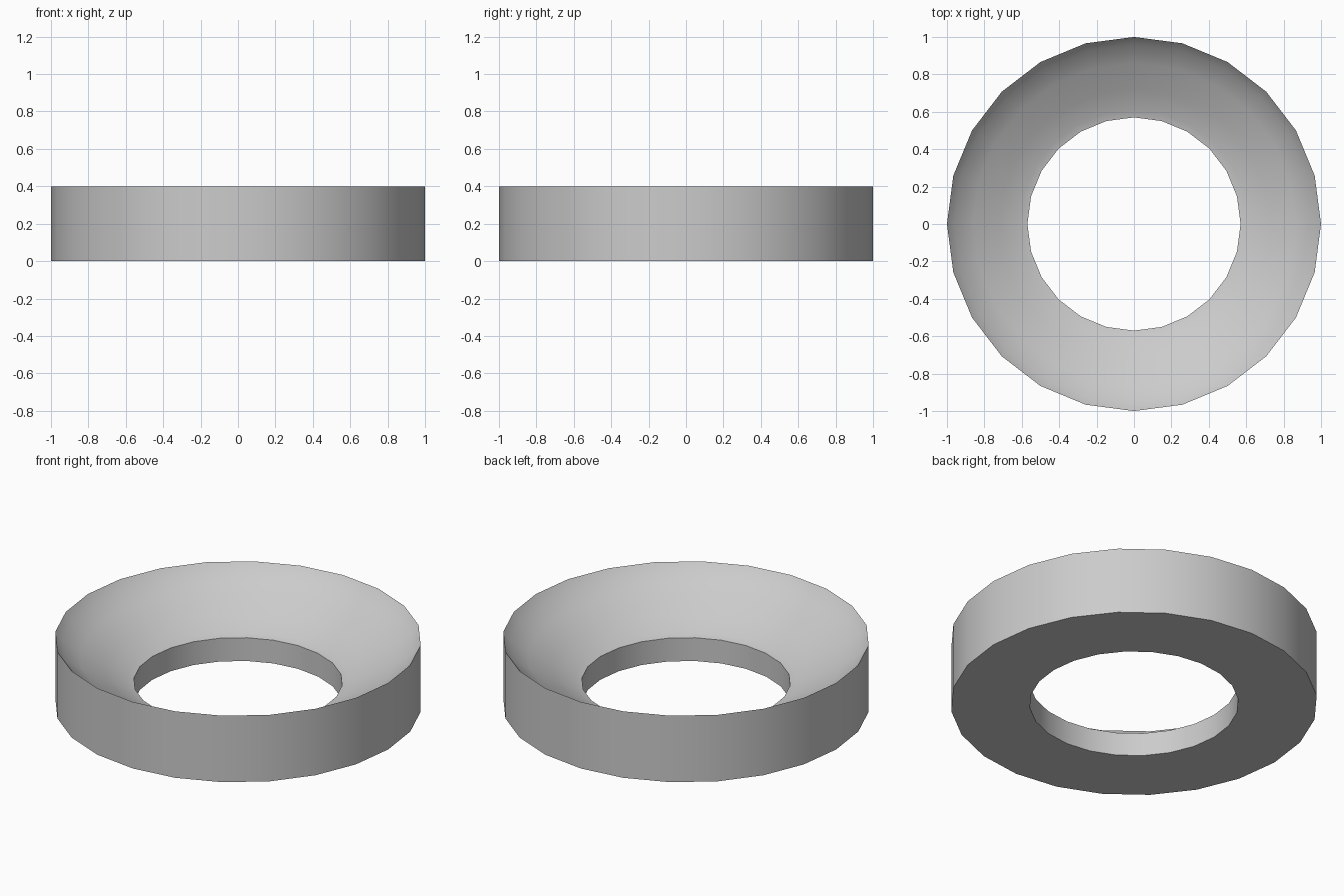
import bpy, bmesh, math

if "Cube" in bpy.data.objects:
    bpy.data.objects.remove(bpy.data.objects["Cube"])

SIDES = 24
# closed cross-section (radius, height): outer wall, dished top, bore
profile = [(1.0, 0.0), (1.0, 0.4), (0.96, 0.35), (0.86, 0.285),
           (0.72, 0.208), (0.61, 0.15), (0.57, 0.14), (0.57, 0.0)]

# revolve the cross-section into a ring
bm = bmesh.new()
rings = []
for i in range(SIDES):
    a = 2 * math.pi * i / SIDES
    rings.append([bm.verts.new((r * math.cos(a), r * math.sin(a), z)) for r, z in profile])
n = len(profile)
for i in range(SIDES):
    a, b = rings[i], rings[(i + 1) % SIDES]
    for j in range(n):
        k = (j + 1) % n
        bm.faces.new((a[j], b[j], b[k], a[k]))
bmesh.ops.recalc_face_normals(bm, faces=bm.faces)
mesh = bpy.data.meshes.new("dished_ring")
bm.to_mesh(mesh)
bm.free()
ring = bpy.data.objects.new("dished_ring", mesh)
bpy.context.collection.objects.link(ring)

# smooth dish and walls, crisp rims
bpy.context.view_layer.objects.active = ring
ring.select_set(True)
bpy.ops.object.shade_smooth_by_angle(angle=math.radians(30))
